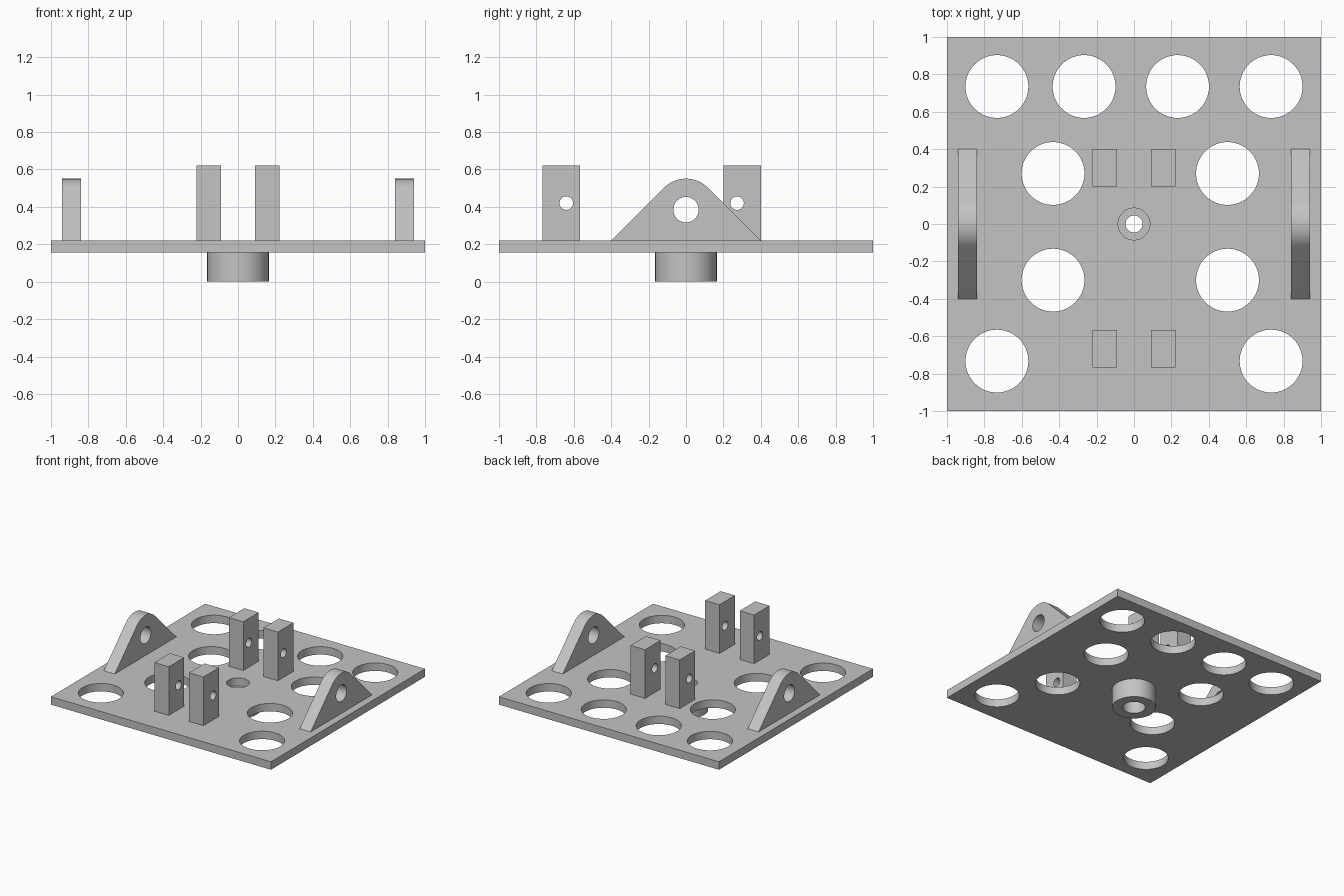
import bpy, bmesh, math
from mathutils import Matrix, Vector

if "Cube" in bpy.data.objects:
    bpy.data.objects.remove(bpy.data.objects["Cube"], do_unlink=True)

BOTTOM, TOP = 0.155, 0.22   # plate faces

grey = bpy.data.materials.new("plain grey")
grey.use_nodes = True
grey.diffuse_color = (0.55, 0.55, 0.55, 1)
grey.node_tree.nodes["Principled BSDF"].inputs["Base Color"].default_value = grey.diffuse_color


def finish(name, bm):
    bmesh.ops.recalc_face_normals(bm, faces=bm.faces)
    mesh = bpy.data.meshes.new(name)
    bm.to_mesh(mesh)
    bm.free()
    mesh.materials.append(grey)
    obj = bpy.data.objects.new(name, mesh)
    bpy.context.collection.objects.link(obj)
    return obj


def select(obj):
    bpy.ops.object.select_all(action='DESELECT')
    obj.select_set(True)
    bpy.context.view_layer.objects.active = obj


def smooth(obj):
    select(obj)
    bpy.ops.object.shade_smooth_by_angle(angle=math.radians(30))


def box(name, low, high):
    low, high = Vector(low), Vector(high)
    bm = bmesh.new()
    bmesh.ops.create_cube(bm, size=1, matrix=Matrix.Translation((low + high) / 2)
                          @ Matrix.Diagonal((*(high - low), 1)))
    return finish(name, bm)


def drill(obj, holes, axis='Z'):
    """Cut round holes, each given as (centre, radius), along an axis."""
    turn = Matrix.Rotation(math.pi / 2, 4, 'Y') if axis == 'X' else Matrix()
    bm = bmesh.new()
    for centre, radius in holes:
        bmesh.ops.create_cone(bm, cap_ends=True, segments=64, radius1=radius, radius2=radius,
                              depth=0.5, matrix=Matrix.Translation(centre) @ turn)
    cutter = finish("hole_cutter", bm)
    cutter.hide_render = True
    mod = obj.modifiers.new("holes", 'BOOLEAN')
    mod.operation, mod.solver, mod.object = 'DIFFERENCE', 'EXACT', cutter
    select(obj)
    bpy.ops.object.modifier_apply(modifier=mod.name)
    bpy.data.objects.remove(cutter, do_unlink=True)
    smooth(obj)


# Base plate with its lightening holes and the centre bore
plate = box("base_plate", (-1, -1, BOTTOM), (1, 1, TOP))
rows = {0.735: (-0.733, -0.267, 0.233, 0.733),
        0.27: (-0.433, 0.5),
        -0.3: (-0.433, 0.5),
        -0.733: (-0.733, 0.733)}
holes = [((x, y, 0.2), 0.168) for y, xs in rows.items() for x in xs]
drill(plate, holes + [((0, 0, 0.2), 0.085)])

# Hub below the plate: a turned ring with a narrower web inside
bm = bmesh.new()
profile = [(0.165, 0), (0.165, BOTTOM), (0.045, BOTTOM), (0.045, 0.1), (0.085, 0.1), (0.085, 0)]
verts = [bm.verts.new((r, 0, z)) for r, z in profile]
edges = [bm.edges.new((verts[i - 1], verts[i])) for i in range(len(verts))]
bmesh.ops.spin(bm, geom=verts + edges, cent=(0, 0, 0), axis=(0, 0, 1),
               angle=2 * math.pi, steps=64, use_merge=True)
bmesh.ops.remove_doubles(bm, verts=bm.verts, dist=0.0001)
smooth(finish("hub", bm))

# Two pairs of drilled posts
for place, y, hole_y in (("back", 0.2, 0.273), ("front", -0.767, -0.64)):
    for side, x in (("left", 0.092), ("right", -0.223)):
        post = box(f"{place}_{side}_post", (x, y, TOP), (x + 0.131, y + 0.2, 0.62))
        drill(post, [((x + 0.065, hole_y, 0.42), 0.036)], 'X')

# Rounded triangular side brackets
AXLE, RADIUS = 0.385, 0.166
for side, x in (("left", 0.84), ("right", -0.94)):
    outline = [(-0.4, TOP), (0.4, TOP)]
    for i in range(25):
        a = math.radians(45 + 90 * i / 24)
        outline.append((RADIUS * math.cos(a), AXLE + RADIUS * math.sin(a)))
    bm = bmesh.new()
    face = bm.faces.new([bm.verts.new((x, y, z)) for y, z in outline])
    grown = bmesh.ops.extrude_face_region(bm, geom=[face])["geom"]
    bmesh.ops.translate(bm, vec=(0.1, 0, 0),
                        verts=[v for v in grown if isinstance(v, bmesh.types.BMVert)])
    # the extrude keeps the starting face, which closes the near side
    drill(finish(f"{side}_bracket", bm), [((x + 0.05, 0, AXLE), 0.068)], 'X')
